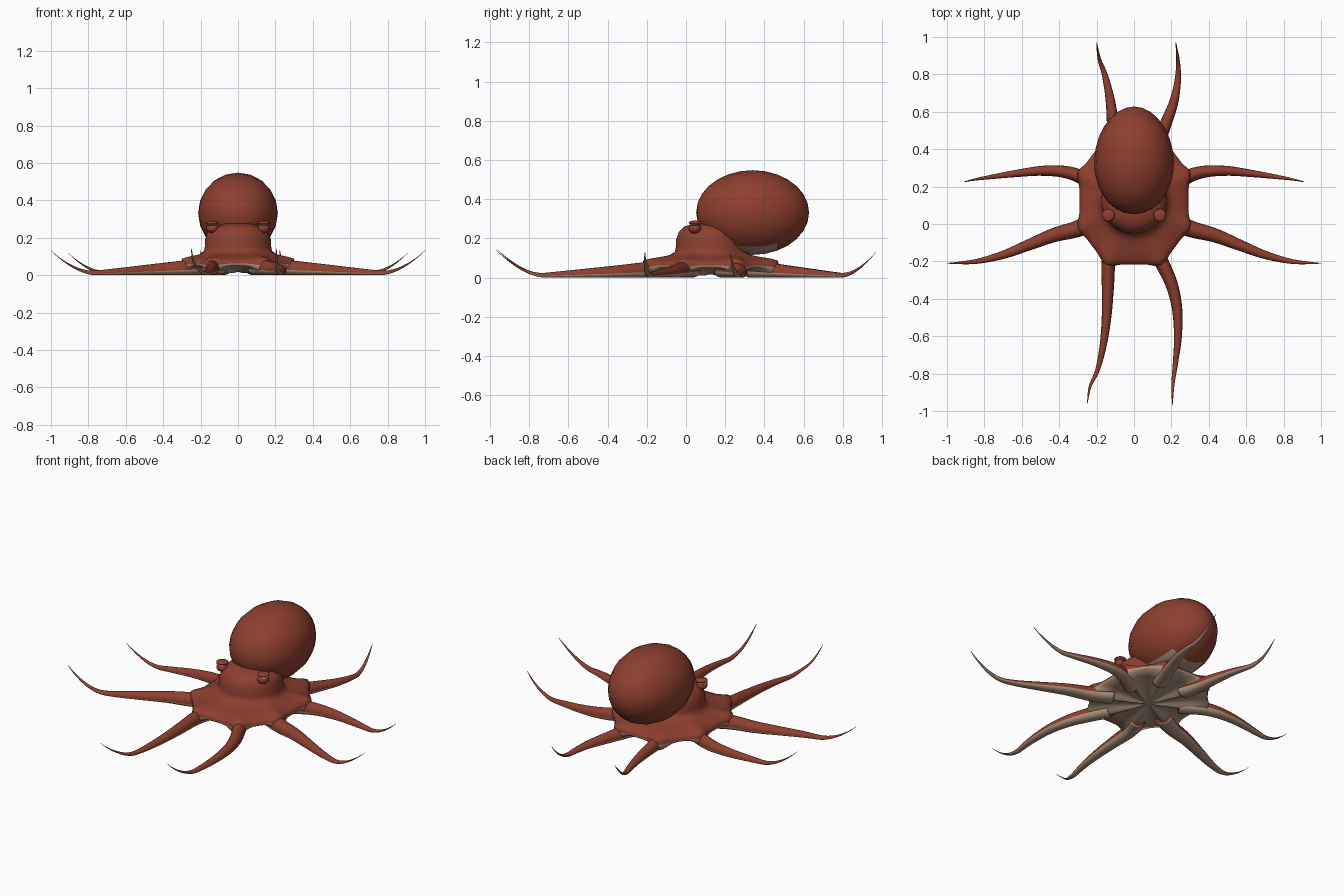
import bpy, bmesh, math
from mathutils import Vector, Matrix

cube = bpy.data.objects.get("Cube")
if cube:
    bpy.data.objects.remove(cube)


def material(name, rgb):
    m = bpy.data.materials.new(name)
    m.use_nodes = True
    m.diffuse_color = (*rgb, 1)
    m.node_tree.nodes["Principled BSDF"].inputs["Base Color"].default_value = (*rgb, 1)
    return m


RED = material("brick red skin", (0.27, 0.05, 0.028))
PALE = material("pale underside", (0.42, 0.29, 0.20))


def finish(name, bm, is_pale=lambda f: False):
    """Turn a bmesh into a smooth object, pale where the rule says so."""
    bmesh.ops.recalc_face_normals(bm, faces=bm.faces)
    for f in bm.faces:
        f.smooth = True
        f.material_index = int(is_pale(f))
    me = bpy.data.meshes.new(name)
    bm.to_mesh(me)
    bm.free()
    me.materials.append(RED)
    me.materials.append(PALE)
    ob = bpy.data.objects.new(name, me)
    bpy.context.collection.objects.link(ob)
    return ob


def loft(rings):
    """Skin a list of closed rings and cap both ends with a fan."""
    bm = bmesh.new()
    loops = [[bm.verts.new(p) for p in ring] for ring in rings]
    n = len(loops[0])
    for a, b in zip(loops, loops[1:]):
        for i in range(n):
            j = (i + 1) % n
            bm.faces.new((a[i], a[j], b[j], b[i]))
    for loop in (loops[0], loops[-1]):
        mid = bm.verts.new(sum((v.co for v in loop), Vector()) / n)
        for i in range(n):
            bm.faces.new((loop[i], loop[(i + 1) % n], mid))
    return bm


# Head and web: one polar loft from the crown, over the rim, to the underside
CY = 0.125
ROOTS = [math.radians(s * a + b) for b in (0, 180) for a in (26, 67) for s in (1, -1)]


def near_arm(t):
    """1 in line with an arm, 0 between arms."""
    gap = min(abs((t - r + math.pi) % math.tau - math.pi) for r in ROOTS)
    return math.exp(-(gap / 0.15) ** 2)


def rim(t):
    c, s = math.cos(t), math.sin(t)
    r = (abs(c / 0.295) ** 2.3 + abs(s / 0.345) ** 2.3) ** (-1 / 2.3)
    return r * (0.99 + 0.10 * near_arm(t))


def body_ring(scale, spread, z_between, z_arm):
    ring = []
    for i in range(96):
        t = math.tau * i / 96
        r = 0.175 * scale * (1 - spread) + rim(t) * spread
        k = near_arm(t)
        ring.append((r * math.cos(t), CY + r * math.sin(t),
                     z_between * (1 - k) + z_arm * k))
    return ring


crown = [(0.45, 0.275), (0.75, 0.262), (0.92, 0.235), (1, 0.195), (1.01, 0.155), (1.04, 0.13)]
web_top = [(0.2, 0.113, 0.115), (0.5, 0.1, 0.105), (0.8, 0.088, 0.096), (0.96, 0.075, 0.088)]
web_under = [(1, 0.062, 0.05), (0.97, 0.05, 0.015), (0.75, 0.046, 0.01),
             (0.45, 0.034, 0.01), (0.15, 0.02, 0.012)]
rings = [body_ring(s, 0, z, z) for s, z in crown]
rings += [body_ring(1.04, *w) for w in web_top]
rings += [body_ring(w[0], w[0], w[1], w[2]) if w[0] > 0.9 else
          body_ring(0, *w) for w in web_under]
finish("head_and_web", loft(rings), lambda f: f.normal.z < -0.1)

# Mantle: the big egg-shaped sac leaning back over the web
bm = bmesh.new()
bmesh.ops.create_uvsphere(bm, u_segments=20, v_segments=14, radius=1,
                          matrix=Matrix.Rotation(math.pi / 2, 4, 'X'))
for v in bm.verts:
    x, y, z = v.co
    v.co = (0.213 * x * (1 - 0.05 * y), 0.34 + 0.288 * y, 0.332 + 0.216 * z)
finish("mantle", bm,
       lambda f: f.normal.z < -0.75 and f.calc_center_median().y < 0.46)


# Eyes: a ball with a heavy lid and a pale slit between them
def ellipsoid(name, centre, radii, pale=False):
    bm = bmesh.new()
    bmesh.ops.create_uvsphere(bm, u_segments=16, v_segments=10, radius=1,
                              matrix=Matrix.Translation(centre) @ Matrix.Diagonal((*radii, 1)))
    finish(name, bm, lambda f: pale)


for side, s in (("left", 1), ("right", -1)):
    ellipsoid(side + "_eye_ball", (s * 0.137, 0.045, 0.25), (0.033, 0.032, 0.026))
    ellipsoid(side + "_eye_slit", (s * 0.142, 0.045, 0.268), (0.029, 0.029, 0.004), True)
    ellipsoid(side + "_eye_lid", (s * 0.138, 0.047, 0.28), (0.034, 0.034, 0.011))


# Arms: tapering tubes, rounded above, flat and pale below, curled up at the tip
def spline(points, steps=8):
    """Smooth path through the points."""
    p = [Vector(q) for q in points]
    p = [2 * p[0] - p[1]] + p + [2 * p[-1] - p[-2]]
    path = []
    for a, b, c, d in zip(p, p[1:], p[2:], p[3:]):
        for i in range(steps):
            t = i / steps
            path.append(0.5 * (2 * b + (c - a) * t + (2 * a - 5 * b + 4 * c - d) * t * t
                               + (3 * b - a - 3 * c + d) * t ** 3))
    return path + [p[-2]]


def arm(name, points, width, lift):
    path = spline(points)
    dist = [0]
    for a, b in zip(path, path[1:]):
        dist.append(dist[-1] + (b - a).length)
    rings = []
    for i, p in enumerate(path):
        t = dist[i] / dist[-1]
        along = (path[min(i + 1, len(path) - 1)] - path[max(i - 1, 0)]).normalized()
        side = Vector((-along.y, along.x))
        w = width * (1 - t) ** 0.85 + 0.0012
        h = 0.092 * (1 - t) ** 1.1 + 0.002
        base = lift * max(0, (t - 0.72) / 0.28) ** 1.8
        ring = []
        for k in range(14):
            a = math.tau * k / 14
            c, s = math.cos(a), math.sin(a)
            z = h * (0.35 + (0.65 if s > 0 else 0.35) * s)
            q = p + side * w * c
            ring.append((q.x, q.y, base + z))
        rings.append(ring)
    finish(name, loft(rings), lambda f: f.normal.z < -0.15)


arm("front_left_arm", [(0.09, -0.1), (0.145, -0.2), (0.2, -0.32), (0.23, -0.45),
                       (0.235, -0.6), (0.222, -0.74), (0.208, -0.86), (0.205, -0.97)], 0.042, 0.14)
arm("front_right_arm", [(-0.1, -0.08), (-0.135, -0.2), (-0.14, -0.35), (-0.147, -0.5),
                        (-0.165, -0.65), (-0.195, -0.78), (-0.235, -0.87), (-0.25, -0.96)], 0.042, 0.14)
arm("back_left_arm", [(0.08, 0.32), (0.13, 0.44), (0.175, 0.55), (0.212, 0.65),
                      (0.233, 0.76), (0.236, 0.86), (0.224, 0.97)], 0.044, 0.13)
arm("back_right_arm", [(-0.08, 0.32), (-0.105, 0.44), (-0.115, 0.56), (-0.13, 0.68),
                       (-0.157, 0.8), (-0.185, 0.88), (-0.2, 0.97)], 0.044, 0.13)
for side, s in (("left", 1), ("right", -1)):
    arm(side + "_fore_arm", [(s * x, y) for x, y in (
        (0.18, 0.03), (0.3, -0.025), (0.43, -0.06), (0.57, -0.115), (0.7, -0.165),
        (0.83, -0.198), (0.93, -0.208), (1.0, -0.21))], 0.05, 0.13)
    arm(side + "_rear_arm", [(s * x, y) for x, y in (
        (0.17, 0.18), (0.28, 0.25), (0.38, 0.28), (0.5, 0.284), (0.63, 0.27),
        (0.76, 0.252), (0.85, 0.238), (0.91, 0.225))], 0.042, 0.12)
